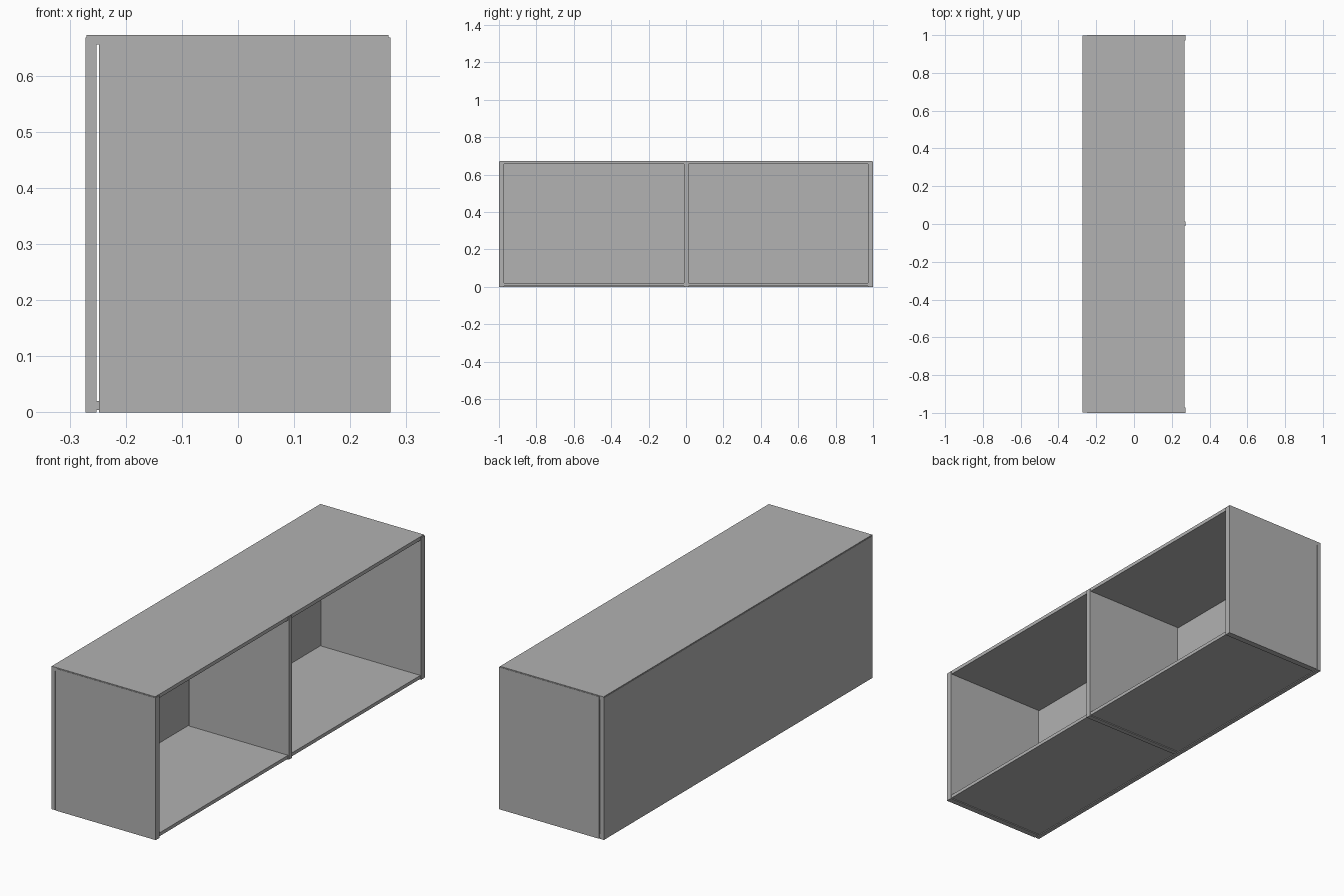
import bpy

cube = bpy.data.objects.get("Cube")
if cube:
    bpy.data.objects.remove(cube, do_unlink=True)

# Single painted-board colour
grey = bpy.data.materials.new("mid grey board")
grey.use_nodes = True
colour = (0.445, 0.445, 0.445, 1)
grey.diffuse_color = colour
grey.node_tree.nodes["Principled BSDF"].inputs["Base Color"].default_value = colour


def board(name, x, y, z):
    """Rectangular board spanning the given (min, max) ranges."""
    spans = (x, y, z)
    bpy.ops.mesh.primitive_cube_add(size=1, location=[(a + b) / 2 for a, b in spans])
    obj = bpy.context.object
    obj.name = name
    obj.scale = [b - a for a, b in spans]
    bpy.ops.object.transform_apply(location=False, rotation=False, scale=True)
    obj.data.materials.append(grey)
    return obj


WIDTH = 0.272      # half depth of the cabinet along x
HEIGHT = 0.672
STEP = 0.004       # small reveal between neighbouring boards
upright_x = (-0.248, WIDTH)
upright_z = (0, HEIGHT - STEP)

# Upright boards, standing just clear of the back panel
board("left_end_panel", upright_x, (0.972, 1), upright_z)
board("right_end_panel", upright_x, (-1, -0.972), upright_z)
board("centre_divider", upright_x, (-0.011, 0.013), upright_z)

# Closed rear panel
board("back_panel", (-WIDTH, -0.252), (-0.998, 0.998), upright_z)

# Top lid and raised floor, slightly set back from the uprights
board("top_panel", (-WIDTH + STEP / 2, WIDTH - STEP), (-0.998, 0.998), (0.655, HEIGHT))
board("bottom_panel", (-WIDTH + STEP, WIDTH - STEP), (-0.996, 0.996), (STEP, 0.02))
